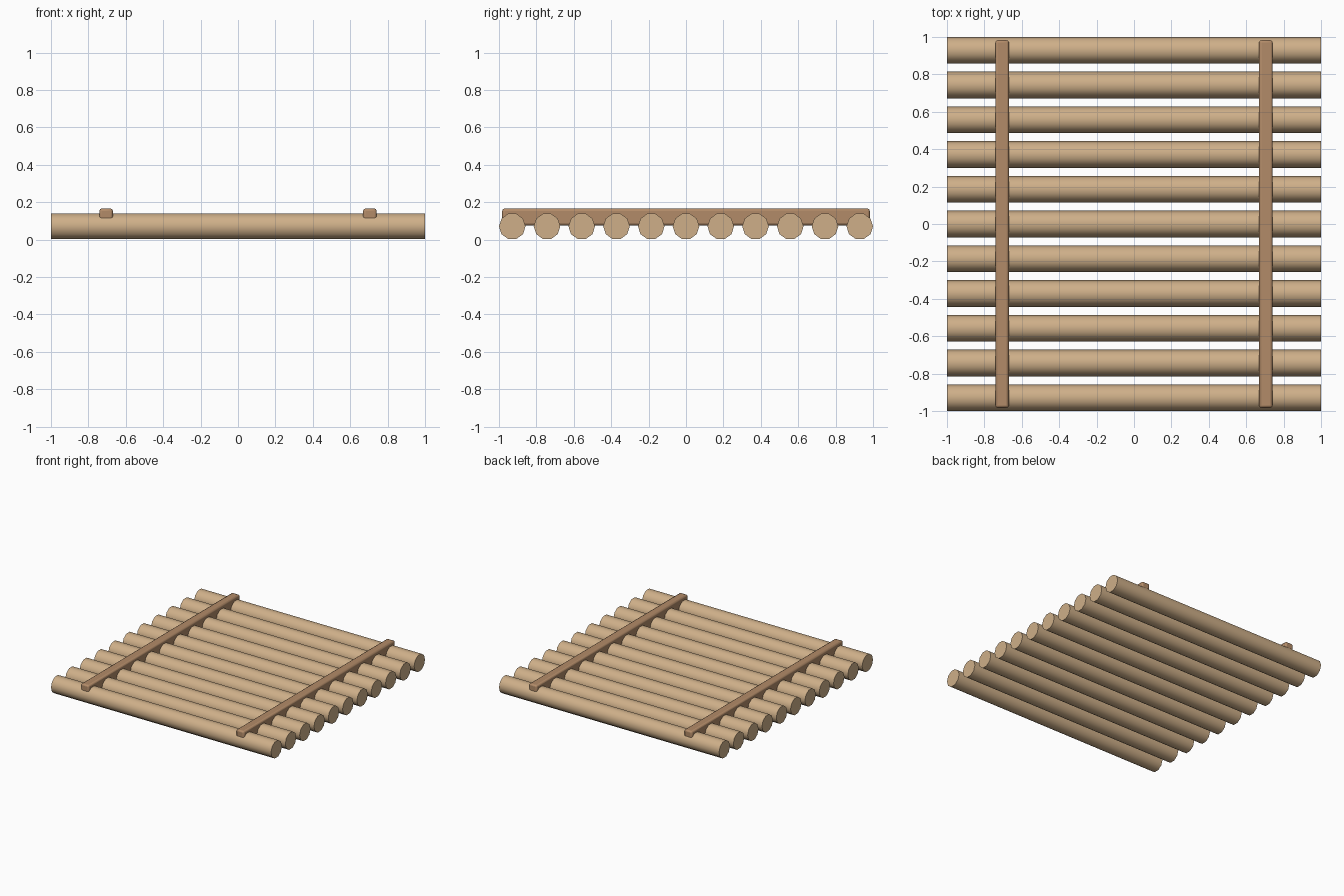
import bpy, math

if "Cube" in bpy.data.objects:
    bpy.data.objects.remove(bpy.data.objects["Cube"])

def material(name, color):
    m = bpy.data.materials.new(name)
    m.diffuse_color = color
    m.use_nodes = True
    m.node_tree.nodes["Principled BSDF"].inputs["Base Color"].default_value = m.diffuse_color
    return m

log_wood = material("log_wood", (0.62, 0.43, 0.25, 1))
bar_wood = material("bar_wood", (0.45, 0.26, 0.14, 1))

LOGS, R = 11, 0.071
SPAN = 1.0 - R

# Row of parallel logs
for i in range(LOGS):
    y = -SPAN + 2 * SPAN * i / (LOGS - 1)
    bpy.ops.mesh.primitive_cylinder_add(vertices=10, radius=R, depth=2.0,
                                        location=(0, y, R),
                                        rotation=(0, math.pi / 2, 0))
    log = bpy.context.object
    log.name = f"log_{i + 1}"
    log.data.materials.append(log_wood)
    bpy.ops.object.shade_smooth_by_angle(angle=math.radians(40))

# Two cross bars sunk into the logs
for side, x in (("left", -0.705), ("right", 0.705)):
    bpy.ops.mesh.primitive_cube_add(size=1, location=(x, 0, 0.121))
    bar = bpy.context.object
    bar.name = f"cross_bar_{side}"
    bar.scale = (0.072, 1.965, 0.09)
    bpy.ops.object.transform_apply(location=False, rotation=False, scale=True)
    bar.data.materials.append(bar_wood)
    bevel = bar.modifiers.new("soft_edges", "BEVEL")
    bevel.width = 0.012
    bevel.segments = 2
    bpy.ops.object.shade_smooth_by_angle(angle=math.radians(40))
